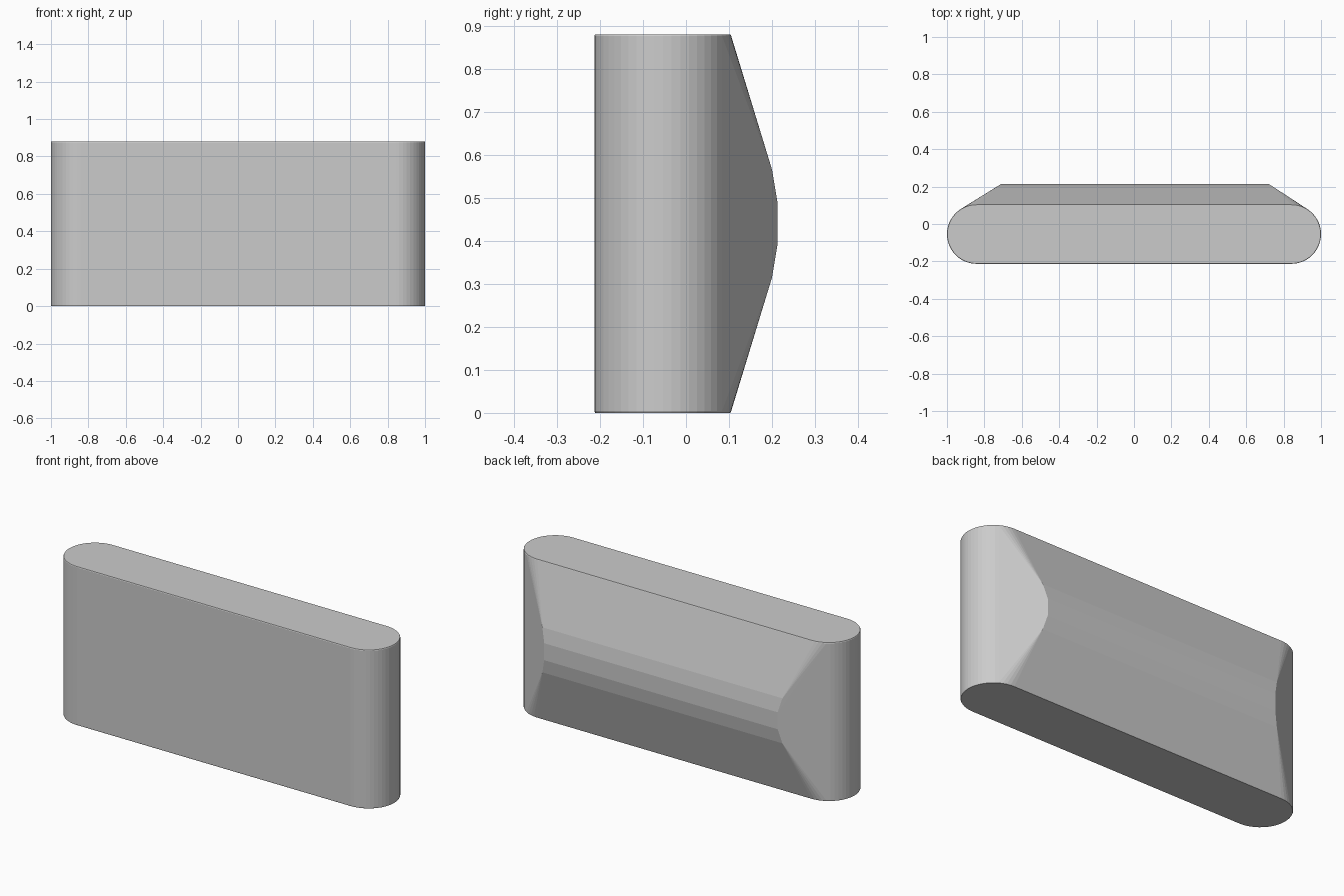
import bpy, bmesh, math

if "Cube" in bpy.data.objects:
    bpy.data.objects.remove(bpy.data.objects["Cube"])

R, CX, CY, H = 0.159, 0.841, -0.054, 0.88
SEGS = 24
LIP = 0.004


def stadium(bm, z, r):
    """Rounded-end outline at height z."""
    for side in (1, -1):
        for i in range(SEGS + 1):
            a = -math.pi / 2 + math.pi * i / SEGS
            bm.verts.new((side * (CX + r * math.cos(a)), CY + r * math.sin(a), z))


bm = bmesh.new()

# Upright slab with a tiny chamfer on its top and bottom rims
for z, r in ((0, R - LIP / 2), (LIP, R), (H - LIP, R), (H, R - LIP / 2)):
    stadium(bm, z, r)

# Swelling back: faceted ridge whose ends taper tangentially into the round sides
for y, z in ((0.2, 0.315), (0.213, 0.393), (0.213, 0.487), (0.2, 0.565)):
    spread = (0.213 - y) * 1.56
    bm.verts.new((0.722 + spread, y, z))
    bm.verts.new((-0.712 - spread, y, z))

# The body is convex, so a hull skins every facet
res = bmesh.ops.convex_hull(bm, input=bm.verts[:])
loose = [v for v in bm.verts if not v.link_faces]
bmesh.ops.delete(bm, geom=loose, context='VERTS')
bmesh.ops.dissolve_limit(bm, angle_limit=math.radians(0.5),
                         verts=bm.verts[:], edges=bm.edges[:])
bmesh.ops.recalc_face_normals(bm, faces=bm.faces[:])

mesh = bpy.data.meshes.new("wedge_back_body")
bm.to_mesh(mesh)
bm.free()
body = bpy.data.objects.new("wedge_back_body", mesh)
bpy.context.collection.objects.link(body)
